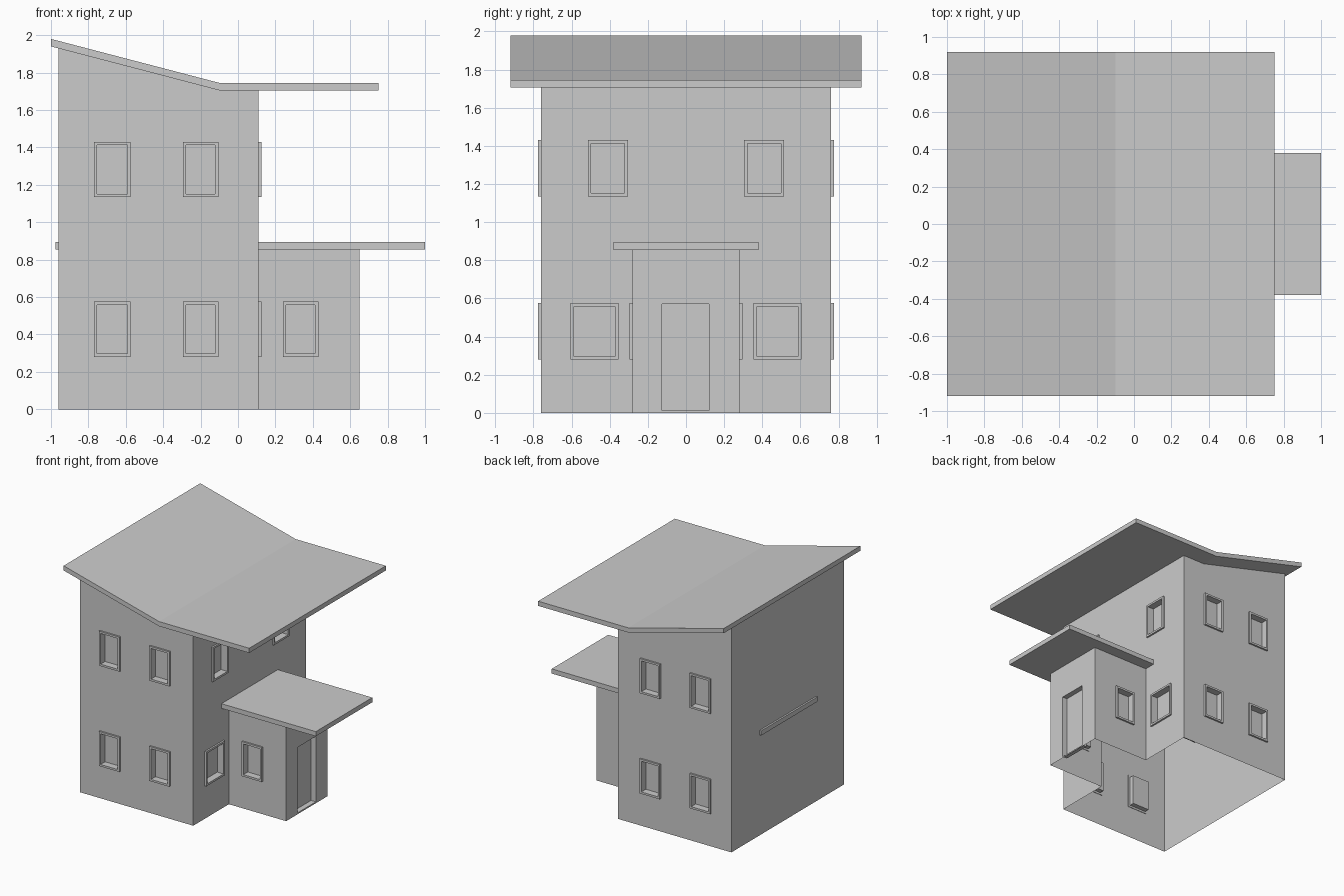
import bpy, bmesh, math
from mathutils import Vector

if "Cube" in bpy.data.objects:
    bpy.data.objects.remove(bpy.data.objects["Cube"])


def add_box(bm, lo, hi):
    lo, hi = Vector(lo), Vector(hi)
    made = bmesh.ops.create_cube(bm, size=1)["verts"]
    for v in made:
        v.co = Vector(((lo[i] + hi[i]) / 2 + v.co[i] * (hi[i] - lo[i])) for i in range(3))


def finish(bm, name):
    bmesh.ops.recalc_face_normals(bm, faces=bm.faces)
    me = bpy.data.meshes.new(name)
    bm.to_mesh(me)
    bm.free()
    ob = bpy.data.objects.new(name, me)
    bpy.context.collection.objects.link(ob)
    return ob


def prism(name, profile, half_y):
    # extrude an x-z profile along y
    bm = bmesh.new()
    face = bm.faces.new([bm.verts.new((x, -half_y, z)) for x, z in profile])
    out = bmesh.ops.extrude_face_region(bm, geom=[face])["geom"]
    for v in out:
        if isinstance(v, bmesh.types.BMVert):
            v.co.y = half_y
    return finish(bm, name)


def box(name, lo, hi):
    bm = bmesh.new()
    add_box(bm, lo, hi)
    return finish(bm, name)


def wall_box(bm, axis, sign, wall, u, z, d0, d1):
    # box on a wall: u range along the wall, d range along its outward normal
    d = sorted((sign * (wall + d0), sign * (wall + d1)))
    if axis == "x":
        add_box(bm, (d[0], u[0], z[0]), (d[1], u[1], z[1]))
    else:
        add_box(bm, (u[0], d[0], z[0]), (u[1], d[1], z[1]))


# Window layout: axis, side, wall distance, horizontal range, height range
LOW, HIGH = (0.28, 0.575), (1.135, 1.43)
windows = []
for s in (-1, 1):
    for z in (LOW, HIGH):
        for u in ((-0.77, -0.575), (-0.295, -0.105)):
            windows.append(("y", s, 0.76, u, z))
    windows.append(("y", s, 0.28, (0.24, 0.43), LOW))
    for z, a, b in ((LOW, 0.355, 0.605), (HIGH, 0.305, 0.515)):
        windows.append(("x", 1, 0.11, tuple(sorted((s * a, s * b))), z))

# Raised frames and recess cutters
W, DEPTH = 0.017, -0.045
cut, frames = bmesh.new(), bmesh.new()
for axis, s, wall, (a, b), (c, d) in windows:
    wall_box(cut, axis, s, wall, (a + W, b - W), (c + W, d - W), DEPTH, 0.05)
    for u, z in (((a, a + W), (c, d)), ((b - W, b), (c, d)),
                 ((a + W, b - W), (c, c + W)), ((a + W, b - W), (d - W, d))):
        wall_box(frames, axis, s, wall, u, z, -0.004, 0.015)
wall_box(cut, "x", 1, 0.65, (-0.125, 0.12), (0.012, 0.57), DEPTH, 0.05)  # doorway
finish(frames, "window_frames")
cutter = finish(cut, "recess_cutter")

# House walls joined with the porch, recesses cut in
walls = prism("walls", [(-0.96, 0), (0.11, 0), (0.11, 1.72), (-0.1, 1.72), (-0.96, 1.945)], 0.76)
porch = box("porch_helper", (0.0, -0.28, 0), (0.65, 0.28, 0.87))
for op, other in (("UNION", porch), ("DIFFERENCE", cutter)):
    m = walls.modifiers.new(op, "BOOLEAN")
    m.operation, m.object, m.solver = op, other, "EXACT"
dg = bpy.context.evaluated_depsgraph_get()
walls_mesh = bpy.data.meshes.new_from_object(walls.evaluated_get(dg))
walls.modifiers.clear()
walls.data = walls_mesh
for helper in (porch, cutter):
    bpy.data.objects.remove(helper)

# Open underside, and no hidden caps beneath the roof
bm = bmesh.new()
bm.from_mesh(walls.data)
gone = [f for f in bm.faces if all(v.co.z < 1e-4 for v in f.verts)
        or all(v.co.z > 1.7 for v in f.verts)]
bmesh.ops.delete(bm, geom=gone, context="FACES")
bm.to_mesh(walls.data)
bm.free()

# Bent main roof, and the porch roof slab running through to the back wall
prism("main_roof", [(-1, 1.94), (-0.1, 1.705), (0.75, 1.705),
                    (0.75, 1.745), (-0.1, 1.745), (-1, 1.98)], 0.92)
box("porch_roof", (-0.975, -0.38, 0.855), (1.0, 0.38, 0.895))
